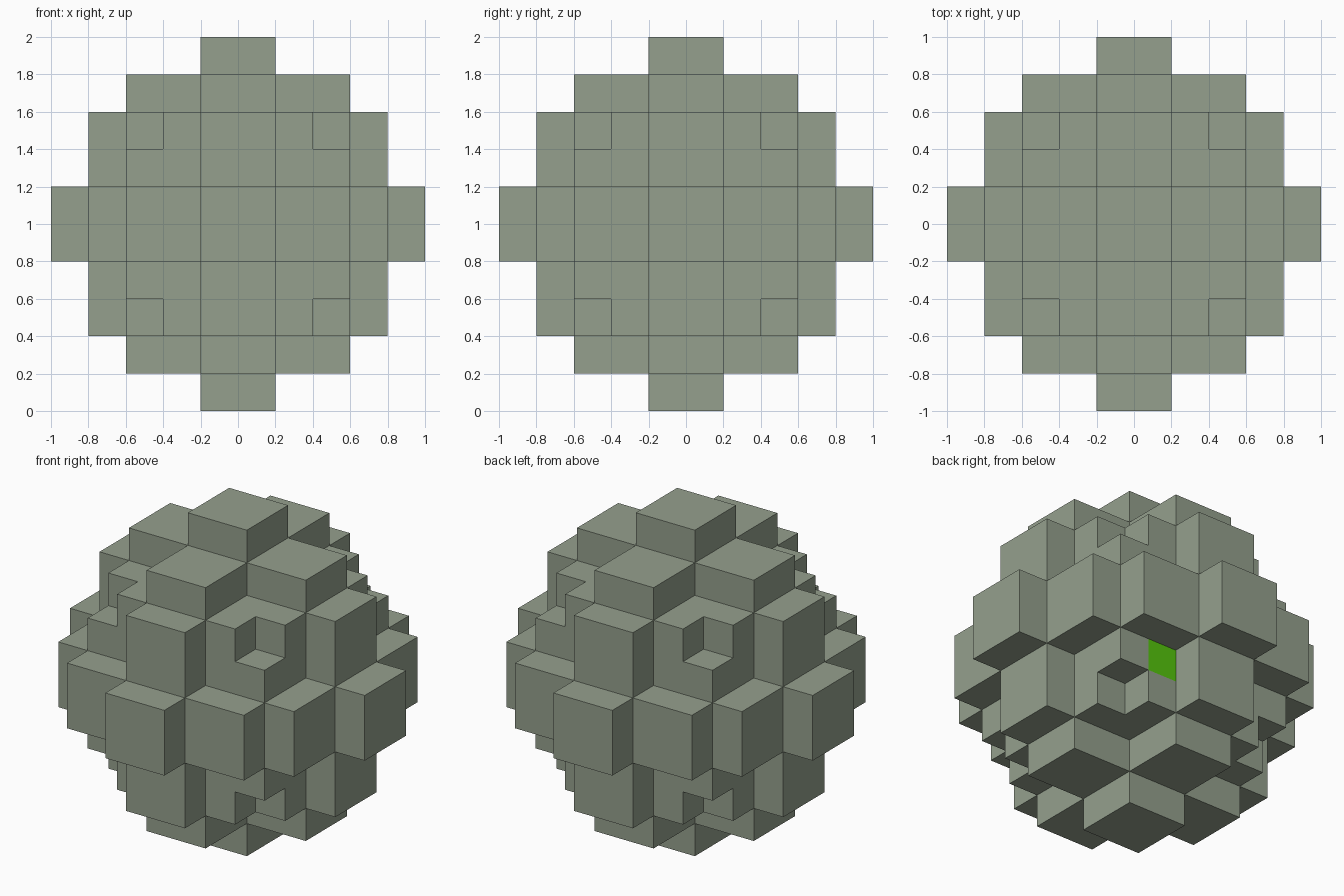
import bpy, bmesh
from mathutils import Vector

if "Cube" in bpy.data.objects:
    bpy.data.objects.remove(bpy.data.objects["Cube"])

CELL = 0.2
BAND = {1: 1, 3: 2, 5: 2, 7: 3, 9: 4}             # distance from centre (in half cells) -> step band
STEPS = [(1, 1, 4), (1, 2, 3), (2, 2, 2)]         # largest block corners, in bands
GREEN_CELL = (3, 5, -3)


def filled(cell):
    """True if a cell (odd coordinates, in half cells) belongs to the stepped ball."""
    dist = sorted(abs(c) for c in cell)
    if dist[-1] > 9 or dist == [5, 5, 5]:         # outside, or a notched corner
        return False
    bands = [BAND[d] for d in dist]
    return any(all(b <= s for b, s in zip(bands, step)) for step in STEPS)


def material(name, color):
    mat = bpy.data.materials.new(name)
    mat.diffuse_color = (*color, 1)
    mat.use_nodes = True
    mat.node_tree.nodes["Principled BSDF"].inputs["Base Color"].default_value = mat.diffuse_color
    return mat


# Stepped ball: one quad for every exposed cell side
bm = bmesh.new()
odd = range(-9, 10, 2)
for cell in [(x, y, z) for x in odd for y in odd for z in odd]:
    if not filled(cell):
        continue
    centre = Vector(cell) * CELL / 2 + Vector((0, 0, 1))
    for axis in range(3):
        for sign in (-1, 1):
            n = Vector((0, 0, 0))
            n[axis] = sign
            if filled(tuple(int(c + 2 * d) for c, d in zip(cell, n))):
                continue
            u = Vector((0, 0, 0))
            u[(axis + 1) % 3] = 1
            v = n.cross(u)
            quad = [centre + (n + a * u + b * v) * CELL / 2
                    for a, b in ((-1, -1), (1, -1), (1, 1), (-1, 1))]
            face = bm.faces.new([bm.verts.new(p) for p in quad])
            face.material_index = int(cell == GREEN_CELL)
bmesh.ops.remove_doubles(bm, verts=bm.verts, dist=0.001)

mesh = bpy.data.meshes.new("stepped_ball")
bm.to_mesh(mesh)
bm.free()
mesh.materials.append(material("grey green", (0.30, 0.352, 0.27)))
mesh.materials.append(material("bright green", (0.09, 0.56, 0.004)))
bpy.context.collection.objects.link(bpy.data.objects.new("stepped_ball", mesh))
